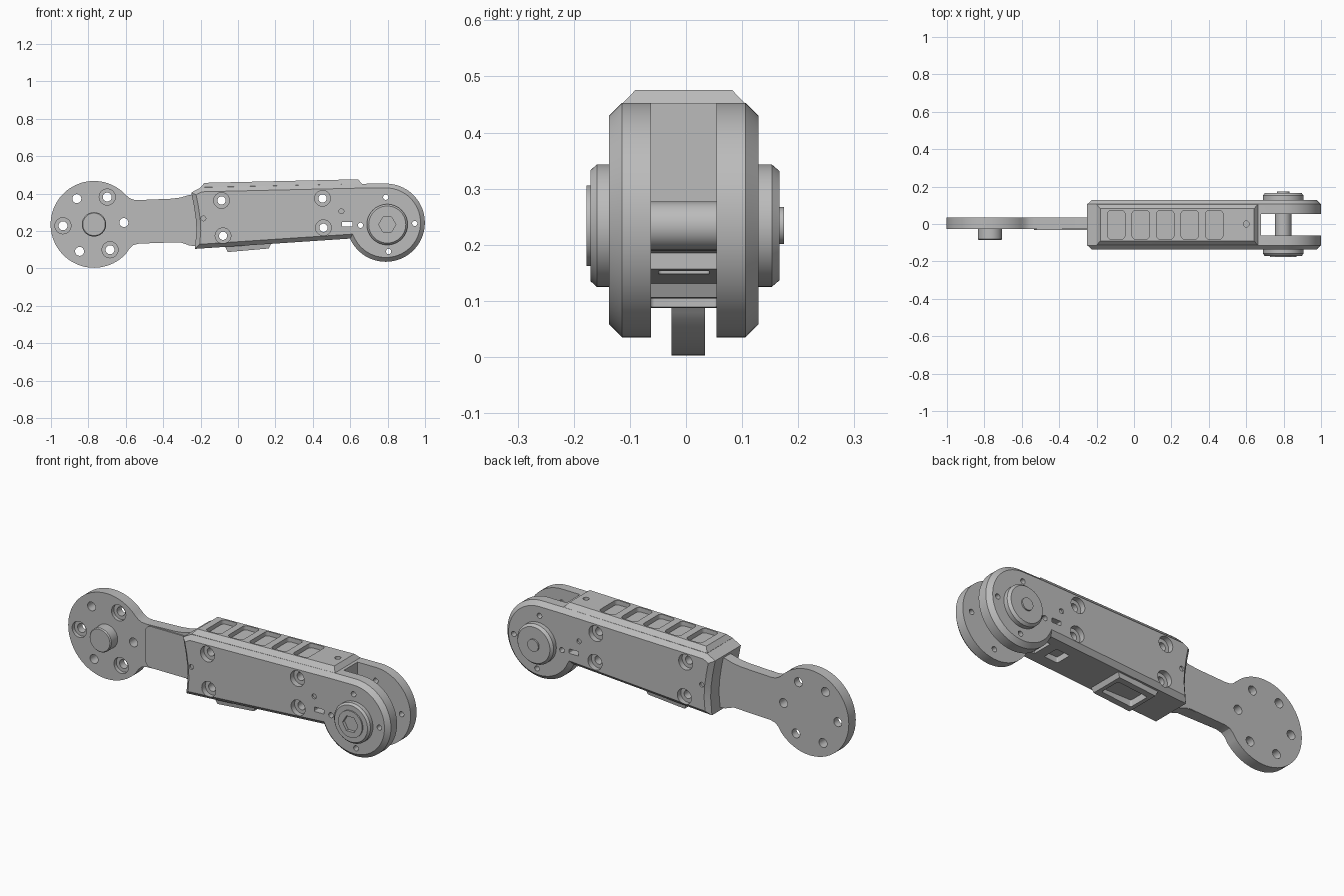
import bpy, bmesh, math
from mathutils import Vector

cube = bpy.data.objects.get("Cube")
if cube:
    bpy.data.objects.remove(cube, do_unlink=True)

grey = bpy.data.materials.new("machined grey")
grey.use_nodes = True
colour = (0.5, 0.5, 0.5, 1)
grey.diffuse_color = colour
grey.node_tree.nodes["Principled BSDF"].inputs["Base Color"].default_value = colour

YC = -0.004            # middle of the housing
FRONT, BACK = YC - 0.133, YC + 0.133


def make(name, bm):
    bmesh.ops.recalc_face_normals(bm, faces=bm.faces)
    mesh = bpy.data.meshes.new(name)
    bm.to_mesh(mesh)
    bm.free()
    mesh.materials.append(grey)
    ob = bpy.data.objects.new(name, mesh)
    bpy.context.collection.objects.link(ob)
    return ob


def arc(cx, cz, r, a0, a1, n):
    """Points on an arc, angles in degrees."""
    steps = [math.radians(a0 + (a1 - a0) * i / n) for i in range(n + 1)]
    return [(cx + r * math.cos(a), cz + r * math.sin(a)) for a in steps]


def rounded(x0, x1, y0, y1, r):
    return (arc(x1 - r, y1 - r, r, 0, 90, 5) + arc(x0 + r, y1 - r, r, 90, 180, 5)
            + arc(x0 + r, y0 + r, r, 180, 270, 5) + arc(x1 - r, y0 + r, r, 270, 360, 5))


def prism(name, pts, a, b, axis="y", chamfer=0):
    """Extrude an outline from a to b along y or z, with optional chamfered rims."""
    bm = bmesh.new()
    place = (lambda p, t: (p[0], t, p[1])) if axis == "y" else (lambda p, t: (p[0], p[1], t))
    low = [bm.verts.new(place(p, a)) for p in pts]
    high = [bm.verts.new(place(p, b)) for p in pts]
    caps = [bm.faces.new(low), bm.faces.new(high[::-1])]
    for i in range(len(pts)):
        j = (i + 1) % len(pts)
        bm.faces.new((low[j], low[i], high[i], high[j]))
    bmesh.ops.recalc_face_normals(bm, faces=bm.faces)
    if chamfer:
        rims = list({e for f in caps for e in f.edges})
        bmesh.ops.bevel(bm, geom=rims, offset=chamfer, segments=1, affect="EDGES")
    return make(name, bm)


def hull(name, pts):
    bm = bmesh.new()
    for p in pts:
        bm.verts.new(p)
    bmesh.ops.convex_hull(bm, input=bm.verts)
    bmesh.ops.dissolve_limit(bm, angle_limit=0.01, verts=bm.verts, edges=bm.edges)
    return make(name, bm)


def lathe(name, x, z, profile, n=64):
    """Turned part around a y axis; profile is (radius, y) pairs."""
    bm = bmesh.new()
    rings = [[bm.verts.new((px, y, pz)) for px, pz in arc(x, z, r, 0, 360 - 360 / n, n - 1)]
             for r, y in profile]
    for lo, hi in zip(rings, rings[1:]):
        for i in range(n):
            j = (i + 1) % n
            bm.faces.new((lo[i], lo[j], hi[j], hi[i]))
    bm.faces.new(rings[0])
    bm.faces.new(rings[-1])
    return make(name, bm)


def combine(target, tool, operation="DIFFERENCE"):
    mod = target.modifiers.new("combine", "BOOLEAN")
    mod.object, mod.operation, mod.solver = tool, operation, "EXACT"
    bpy.context.view_layer.update()
    graph = bpy.context.evaluated_depsgraph_get()
    mesh = bpy.data.meshes.new_from_object(target.evaluated_get(graph))
    target.modifiers.clear()
    target.data = mesh
    bpy.data.objects.remove(tool, do_unlink=True)


def drill(target, x, z, r, y0=-1, y1=1, n=24):
    combine(target, lathe("cutter", x, z, [(r, y0), (r, y1)], n))


# Housing with round fork end
outline = arc(0.79, 0.244, 0.209, 204, 450, 56) + [
    (0.66, 0.452), (-0.2, 0.432), (-0.25, 0.405), (-0.235, 0.33),
    (-0.225, 0.26), (-0.222, 0.2), (-0.23, 0.104)]
housing = prism("housing", outline, FRONT, BACK, chamfer=0.023)

# Raised spine on top of the housing
spine = []
for x, top, base, inset in ((-0.2, 0.457, 0.433, 0.02), (0.662, 0.476, 0.452, -0.02)):
    for s in (-1, 1):
        spine += [(x + inset, YC + s * 0.086, top), (x, YC + s * 0.109, base),
                  (x, YC + s * 0.1, base - 0.04)]
combine(housing, hull("spine", spine), "UNION")

# Raised pad under the housing
pad = [(x, YC + s * w, z) for s in (-1, 1) for x, z, w in
       ((-0.09, 0.16, 0.105), (0.19, 0.16, 0.105), (-0.055, 0.087, 0.095), (0.165, 0.106, 0.095))]
combine(housing, hull("pad", pad), "UNION")
combine(housing, prism("cutter", rounded(-0.035, 0.145, YC - 0.06, YC + 0.06, 0.008), 0, 0.125, "z"))

# Fork slot and the small pocket under it
slot = [(0.68, 0.7), (0.68, 0.25), (0.63, 0.19), (0.56, 0.185), (0.56, -0.1), (1.2, -0.1), (1.2, 0.7)]
combine(housing, prism("cutter", slot, YC - 0.058, YC + 0.058))
combine(housing, prism("cutter", rounded(0.43, 0.51, YC - 0.045, YC + 0.045, 0.006), 0, 0.18, "z"))

# Row of pockets along the spine
for i in range(5):
    x = -0.095 + 0.131 * i
    floor = 0.435 + 0.022 * (x + 0.1)
    combine(housing, prism("cutter", rounded(x - 0.046, x + 0.046, YC - 0.077, YC + 0.077, 0.018),
                           floor, 0.6, "z"))
combine(housing, prism("cutter", arc(0.6, 0, 0.016, 0, 345, 23), 0.42, 0.6, "z"))

# Counterbored screw holes, through on both sides
for x, z in ((-0.088, 0.363), (-0.08, 0.174), (0.452, 0.374), (0.457, 0.217)):
    drill(housing, x, z, 0.022)
    drill(housing, x, z, 0.042, -1, FRONT + 0.03, 32)
    drill(housing, x, z, 0.042, BACK - 0.03, 1, 32)

# Small fork holes, window and shallow marks
for x, z in ((0.655, 0.23), (0.79, 0.38), (0.945, 0.24), (0.805, 0.09)):
    drill(housing, x, z, 0.014)
combine(housing, prism("cutter", rounded(0.555, 0.612, 0.224, 0.248, 0.004), -1, 1))
for x, z in ((-0.185, 0.267), (0.553, 0.305)):
    drill(housing, x, z, 0.013, -1, FRONT + 0.01)
    drill(housing, x, z, 0.013, BACK - 0.01, 1)

# Flat arm: mounting disc running into a neck
arm_outline = arc(-0.77, 0.235, 0.232, 42, 318, 64) + [
    (-0.58, 0.106), (-0.56, 0.124), (-0.53, 0.132), (-0.31, 0.14), (-0.26, 0.122), (-0.2, 0.115),
    (-0.2, 0.395), (-0.26, 0.392), (-0.31, 0.378), (-0.36, 0.372), (-0.53, 0.365), (-0.56, 0.367),
    (-0.58, 0.376)]
arm = prism("arm", arm_outline, -0.026, 0.034)
for i in range(6):
    a = math.radians(3 + 60 * i)
    x, z = -0.773 + 0.163 * math.cos(a), 0.236 + 0.163 * math.sin(a)
    drill(arm, x, z, 0.024)
    if i % 2:
        drill(arm, x, z, 0.043, -1, -0.006, 32)

# Thin sleeve over the neck
prism("neck_sleeve", rounded(-0.535, -0.2, 0.138, 0.363, 0.035), -0.033, 0.03)

# Locating pin on the disc
lathe("disc_pin", -0.77, 0.235, [(0.065, 0), (0.065, -0.08), (0.06, -0.086)])

# Pivot hubs and shaft
HX, HZ = 0.798, 0.234
front_hub = lathe("front_hub", HX, HZ, [
    (0.109, -0.1), (0.109, -0.159), (0.099, -0.17), (0.072, -0.17), (0.072, -0.177)])
drill(front_hub, HX, HZ, 0.046, -1, -0.16, 6)
lathe("back_hub", HX, HZ, [
    (0.109, 0.09), (0.109, 0.153), (0.097, 0.167), (0.033, 0.167), (0.033, 0.175)])
lathe("pivot_shaft", HX, HZ, [(0.043, -0.11), (0.043, 0.1)], 48)

# Smooth turned surfaces, keep machined edges crisp
bpy.ops.object.select_all(action="DESELECT")
for ob in bpy.context.scene.objects:
    if ob.type == "MESH":
        ob.select_set(True)
        bpy.context.view_layer.objects.active = ob
bpy.ops.object.shade_smooth_by_angle(angle=math.radians(25))
